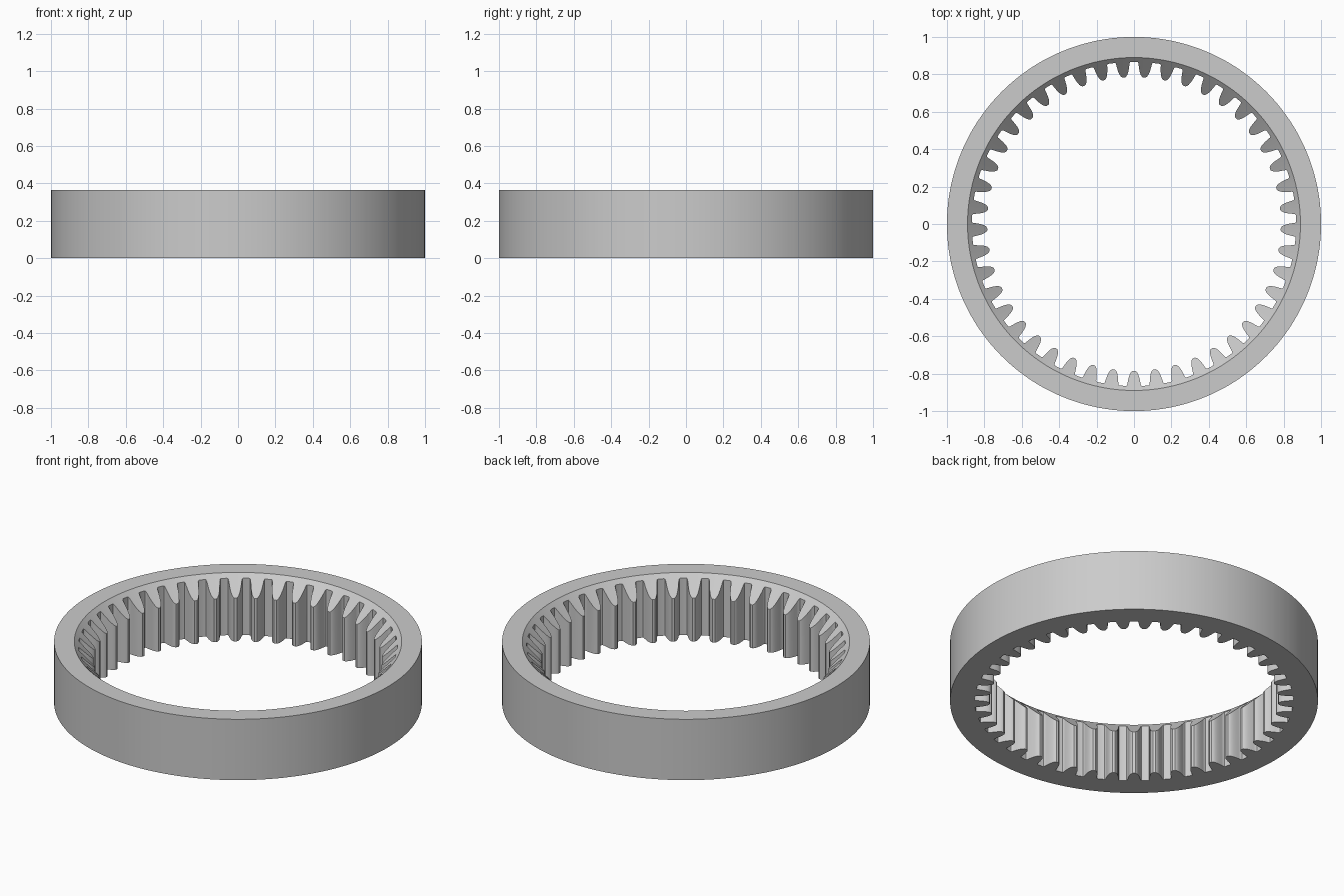
import bpy, bmesh, math

if "Cube" in bpy.data.objects:
    bpy.data.objects.remove(bpy.data.objects["Cube"])

TEETH = 45
HEIGHT = 0.365
R_OUT = 1.0
R_LIP = 0.89       # top edge of the 45 degree inner chamfer
PITCH = 2 * math.pi / TEETH

# Half tooth outline: (radius, half width), from root to tip
half = [(0.867, 0.046), (0.866, 0.040), (0.861, 0.0365), (0.845, 0.0335),
        (0.828, 0.030), (0.812, 0.0255), (0.800, 0.0205), (0.791, 0.0145),
        (0.785, 0.007)]
tooth = [(r, -w / r) for r, w in half] + [(r, w / r) for r, w in reversed(half)]

# Full inner outline as (radius, angle), one tooth centred on -y
outline = [(r, -math.pi / 2 + i * PITCH + a) for i in range(TEETH) for r, a in tooth]

bm = bmesh.new()


def loop(radius, height):
    """Closed ring of vertices; radius and height depend on the outline radius."""
    return [bm.verts.new((radius(r) * math.cos(a), radius(r) * math.sin(a), height(r)))
            for r, a in outline]


# Section loops: outer wall, lip, chamfered tooth tops, tooth bottoms
loops = [
    loop(lambda r: R_OUT, lambda r: 0),
    loop(lambda r: R_OUT, lambda r: HEIGHT),
    loop(lambda r: R_LIP, lambda r: HEIGHT),
    loop(lambda r: r, lambda r: HEIGHT - (R_LIP - r)),
    loop(lambda r: r, lambda r: 0),
]
n = len(outline)
for k, a in enumerate(loops):
    b = loops[(k + 1) % len(loops)]
    for i in range(n):
        j = (i + 1) % n
        bm.faces.new((a[i], a[j], b[j], b[i]))
bmesh.ops.recalc_face_normals(bm, faces=bm.faces)

mesh = bpy.data.meshes.new("ring_gear")
bm.to_mesh(mesh)
bm.free()
gear = bpy.data.objects.new("ring_gear", mesh)
bpy.context.collection.objects.link(gear)

# Smooth curved walls, keep the rims crisp
bpy.context.view_layer.objects.active = gear
gear.select_set(True)
bpy.ops.object.shade_smooth_by_angle(angle=math.radians(30))
